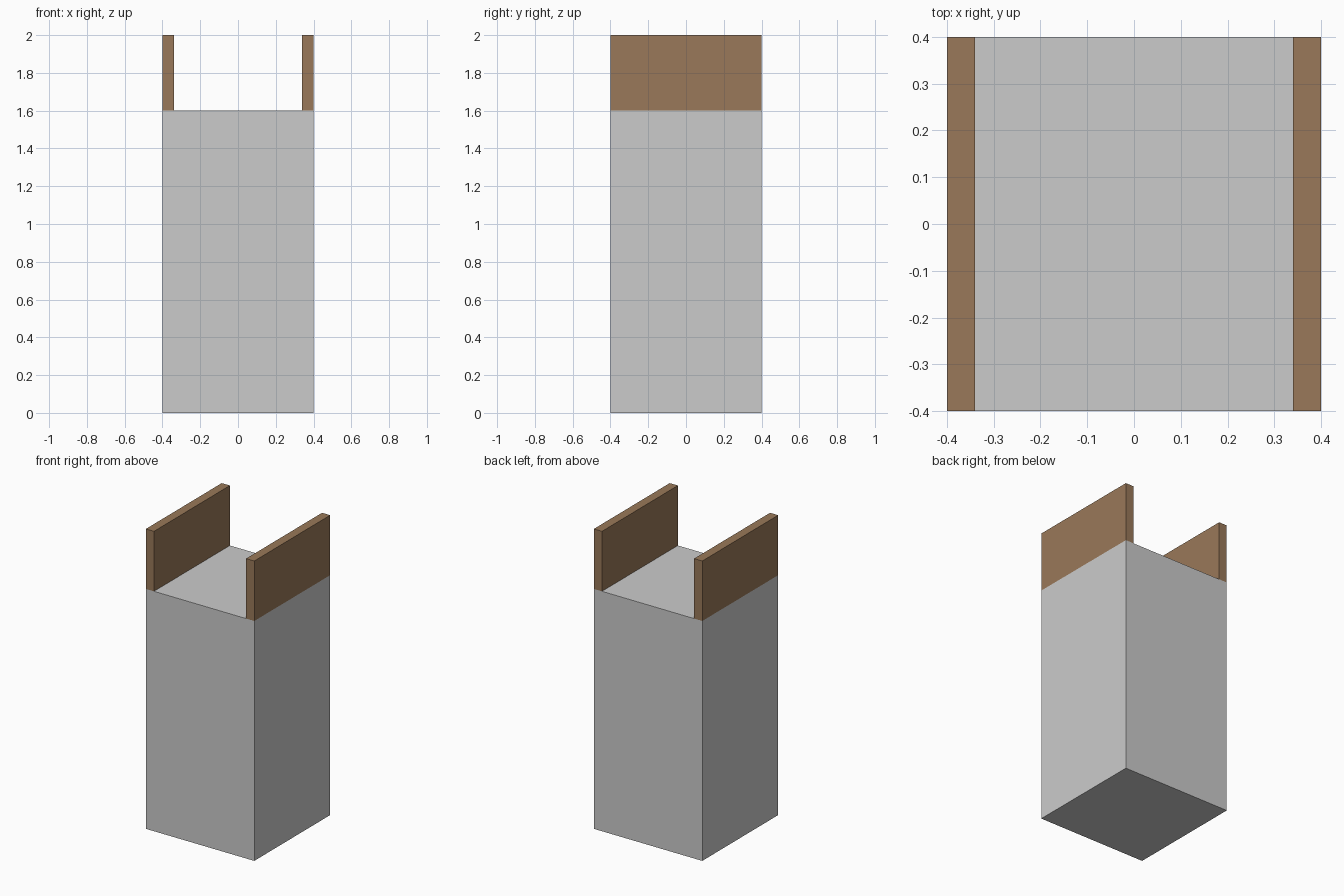
import bpy

if "Cube" in bpy.data.objects:
    bpy.data.objects.remove(bpy.data.objects["Cube"])


def box(name, lo, hi, material=None):
    centre = [(a + b) / 2 for a, b in zip(lo, hi)]
    bpy.ops.mesh.primitive_cube_add(size=1, location=centre)
    obj = bpy.context.object
    obj.name = name
    obj.scale = [b - a for a, b in zip(lo, hi)]
    bpy.ops.object.transform_apply(location=False, rotation=False, scale=True)
    if material:
        obj.data.materials.append(material)
    return obj


wood = bpy.data.materials.new("brown_wood")
wood.diffuse_color = (0.32, 0.19, 0.10, 1)
wood.use_nodes = True
wood.node_tree.nodes["Principled BSDF"].inputs["Base Color"].default_value = wood.diffuse_color

# Solid square pillar
box("pillar", (-0.4, -0.4, 0), (0.4, 0.4, 1.6))

# Upright boards along the left and right top edges
for side, x0, x1 in (("left", -0.4, -0.34), ("right", 0.34, 0.4)):
    box(side + "_board", (x0, -0.4, 1.6), (x1, 0.4, 2.0), wood)
